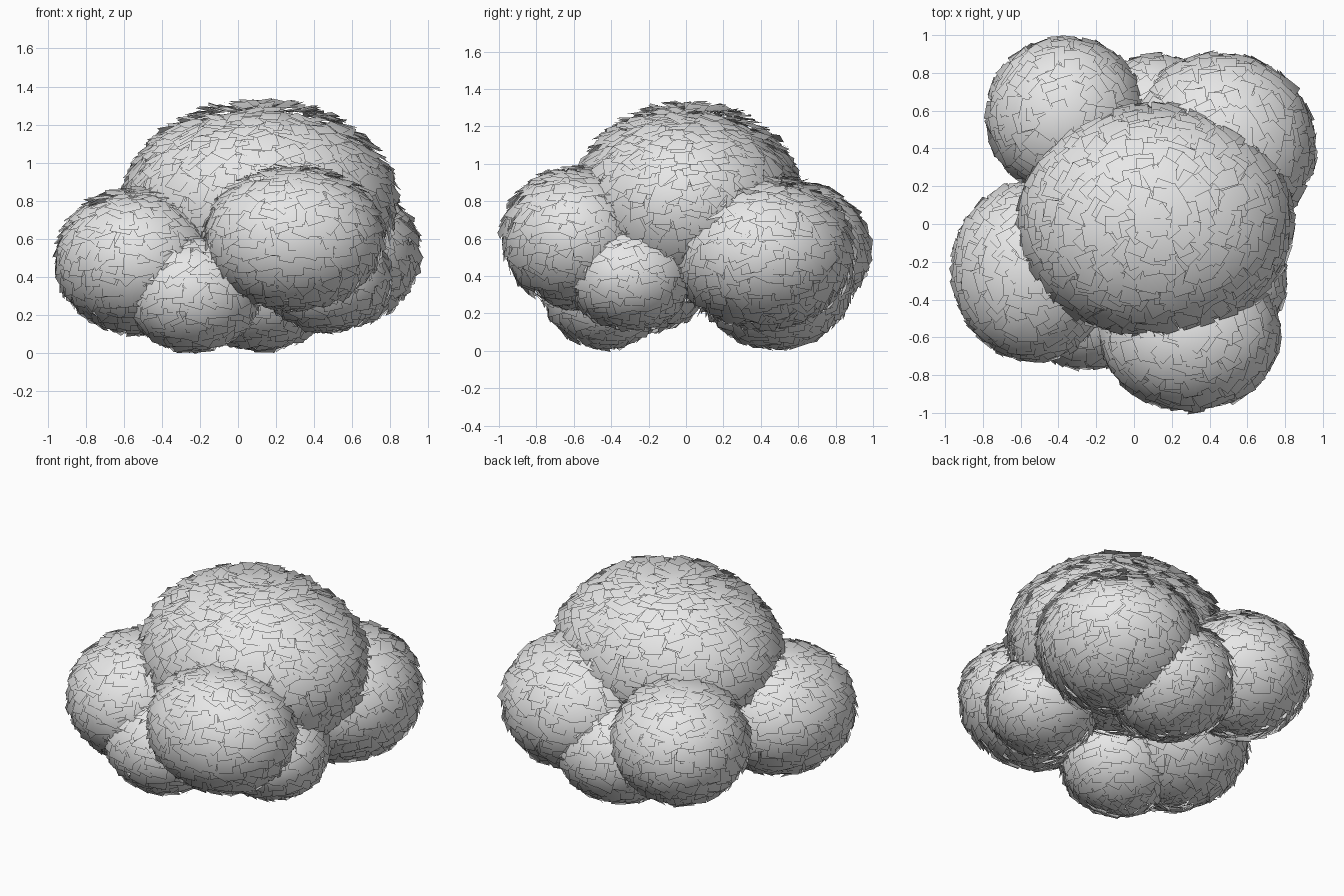
import bpy, math, random
from mathutils import Vector

random.seed(7)
if "Cube" in bpy.data.objects:
    bpy.data.objects.remove(bpy.data.objects["Cube"], do_unlink=True)

# One pale grey for all foliage
grey = bpy.data.materials.new("pale_grey")
grey.use_nodes = True
colour = (0.8, 0.8, 0.8, 1)
grey.diffuse_color = colour
grey.node_tree.nodes["Principled BSDF"].inputs["Base Color"].default_value = colour

# Clumps: centre and radii of each rounded mass
CLUMPS = {
    "crown": ((0.115, 0.01, 0.80), (0.705, 0.6, 0.515)),
    "front_clump": ((0.295, -0.59, 0.61), (0.46, 0.385, 0.37)),
    "right_clump": ((-0.53, -0.25, 0.49), (0.42, 0.46, 0.375)),
    "back_right_clump": ((-0.36, 0.57, 0.54), (0.405, 0.405, 0.365)),
    "back_left_clump": ((0.46, 0.41, 0.53), (0.485, 0.48, 0.4)),
    "low_front_clump": ((-0.24, -0.43, 0.325), (0.355, 0.325, 0.3)),
    "low_left_clump": ((0.46, -0.30, 0.405), (0.335, 0.33, 0.28)),
    "low_back_clump": ((0.12, 0.48, 0.36), (0.39, 0.40, 0.335)),
}


def depth(p, clump):
    """Below 1 inside the clump, above 1 outside."""
    c, r = clump
    return math.sqrt(sum(((p[i] - c[i]) / r[i]) ** 2 for i in range(3)))


def add_core(name, centre, radii):
    """Smooth inner mass that closes the gaps between leaves."""
    bpy.ops.mesh.primitive_uv_sphere_add(segments=40, ring_count=20, location=centre)
    core = bpy.context.object
    core.name = name + "_core"
    core.scale = [r - 0.04 for r in radii]
    bpy.ops.object.shade_smooth()
    core.data.materials.append(grey)


def add_leaves(name, centre, radii):
    """Overlapping square leaves, hanging down with lifted lower edges."""
    centre = Vector(centre)
    mean = sum(radii) / 3
    count = int(4 * math.pi * mean * mean * 230)
    golden = math.pi * (3 - math.sqrt(5))
    verts, faces, normals = [], [], []
    for i in range(count):
        # Even spread over the ellipsoid with some jitter
        z = 1 - 2 * (i + 0.5) / count
        ring = math.sqrt(1 - z * z)
        u = Vector((ring * math.cos(golden * i), ring * math.sin(golden * i), z))
        u += Vector([random.uniform(-0.07, 0.07) for _ in range(3)])
        u.normalize()
        p = centre + Vector([u[k] * radii[k] for k in range(3)])
        if any(depth(p, c) < 0.86 for n, c in CLUMPS.items() if n != name):
            continue
        normal = Vector([u[k] / radii[k] for k in range(3)]).normalized()
        # Leaf axes: down the slope, and across it
        down = Vector((0.01, 0, -1))
        down = (down - normal * down.dot(normal)).normalized()
        side = down.cross(normal)
        turn = random.gauss(0, 0.35)
        down, side = (down * math.cos(turn) + side * math.sin(turn),
                      side * math.cos(turn) - down * math.sin(turn))
        w, h = random.uniform(0.038, 0.058), random.uniform(0.046, 0.066)
        lift, roll = random.uniform(0.01, 0.055) * mean, random.uniform(-0.008, 0.008)
        start = len(verts)
        for a, b in ((-1, -1), (-1, 1), (1, 1), (1, -1)):
            v = p + side * a * w + down * b * h + normal * (lift * b + roll * a)
            verts.append(v)
            q = v - centre
            normals.append(Vector([q[k] / radii[k] ** 2 for k in range(3)]).normalized())
        face = [start, start + 1, start + 2, start + 3]
        facing = (verts[start + 1] - verts[start]).cross(verts[start + 2] - verts[start])
        faces.append(face if facing.dot(normal) > 0 else face[::-1])
    mesh = bpy.data.meshes.new(name + "_leaves")
    mesh.from_pydata(verts, [], faces)
    mesh.materials.append(grey)
    mesh.shade_smooth()
    # Round shading that follows the clump
    mesh.normals_split_custom_set_from_vertices(normals)
    leaves = bpy.data.objects.new(name + "_leaves", mesh)
    bpy.context.collection.objects.link(leaves)


for clump_name, (clump_centre, clump_radii) in CLUMPS.items():
    add_core(clump_name, clump_centre, clump_radii)
    add_leaves(clump_name, clump_centre, clump_radii)
